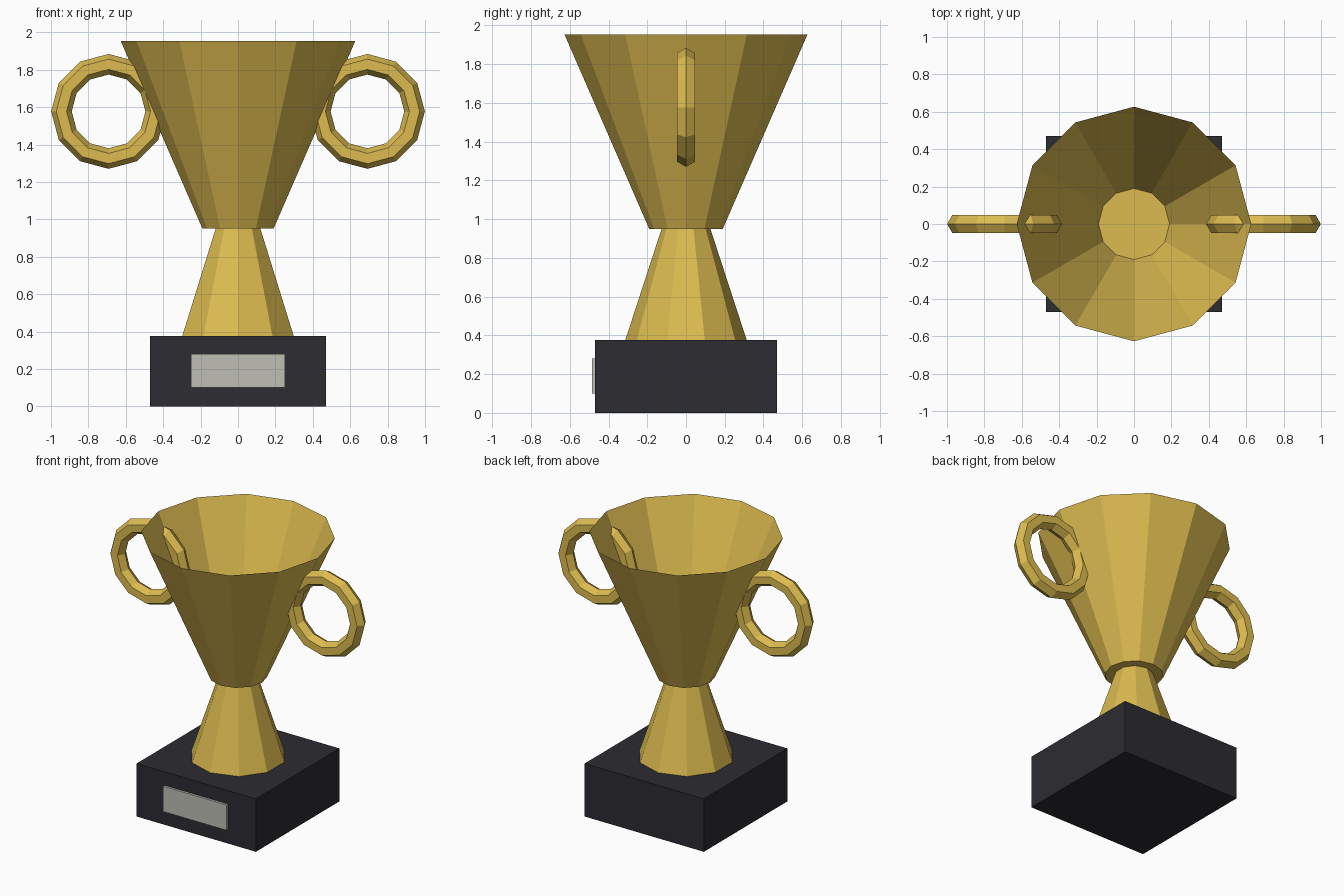
import bpy, bmesh
from math import radians
from mathutils import Matrix

if "Cube" in bpy.data.objects:
    bpy.data.objects.remove(bpy.data.objects["Cube"])


def material(name, rgb):
    m = bpy.data.materials.new(name)
    m.diffuse_color = (*rgb, 1)
    m.use_nodes = True
    m.node_tree.nodes["Principled BSDF"].inputs["Base Color"].default_value = m.diffuse_color
    return m


GOLD = material("gold", (0.72, 0.50, 0.08))
BLACK = material("black", (0.025, 0.025, 0.032))
SILVER = material("silver", (0.52, 0.52, 0.47))


def box(name, lo, hi, mat):
    bpy.ops.mesh.primitive_cube_add(size=1, location=[(a + b) / 2 for a, b in zip(lo, hi)])
    ob = bpy.context.object
    ob.scale = [b - a for a, b in zip(lo, hi)]
    ob.name = name
    ob.data.materials.append(mat)
    return ob


def frustum(name, sides, r0, r1, z0, z1, mat, floor=False):
    """Flat-sided cone, open at the top, first corner on the +y axis."""
    bpy.ops.mesh.primitive_cone_add(vertices=sides, radius1=r0, radius2=r1, depth=z1 - z0,
                                    end_fill_type='NGON', location=(0, 0, (z0 + z1) / 2))
    ob = bpy.context.object
    ob.name = name
    bm = bmesh.new()
    bm.from_mesh(ob.data)
    bm.normal_update()
    caps = [f for f in bm.faces if f.normal.z > 0.99 or (f.normal.z < -0.99 and not floor)]
    bmesh.ops.delete(bm, geom=caps, context='FACES_ONLY')
    bm.to_mesh(ob.data)
    bm.free()
    ob.data.materials.append(mat)
    return ob


# Plinth and engraving plate
box("plinth", (-0.47, -0.47, 0), (0.47, 0.47, 0.377), BLACK)
box("name_plate", (-0.25, -0.486, 0.10), (0.25, -0.455, 0.281), SILVER)

# Ten-sided stem and twelve-sided open cup
frustum("stem", 10, 0.313, 0.126, 0.377, 0.95, GOLD)
frustum("cup", 12, 0.19, 0.627, 0.95, 1.953, GOLD, floor=True)

# Ring handles, pushed through the cup wall
for side, label in ((-1, "left"), (1, "right")):
    bpy.ops.mesh.primitive_torus_add(major_segments=12, minor_segments=6,
                                     major_radius=0.252, minor_radius=0.055,
                                     location=(side * 0.692, 0, 1.577),
                                     rotation=(radians(90), 0, 0))
    handle = bpy.context.object
    handle.name = label + "_handle"
    handle.data.materials.append(GOLD)
